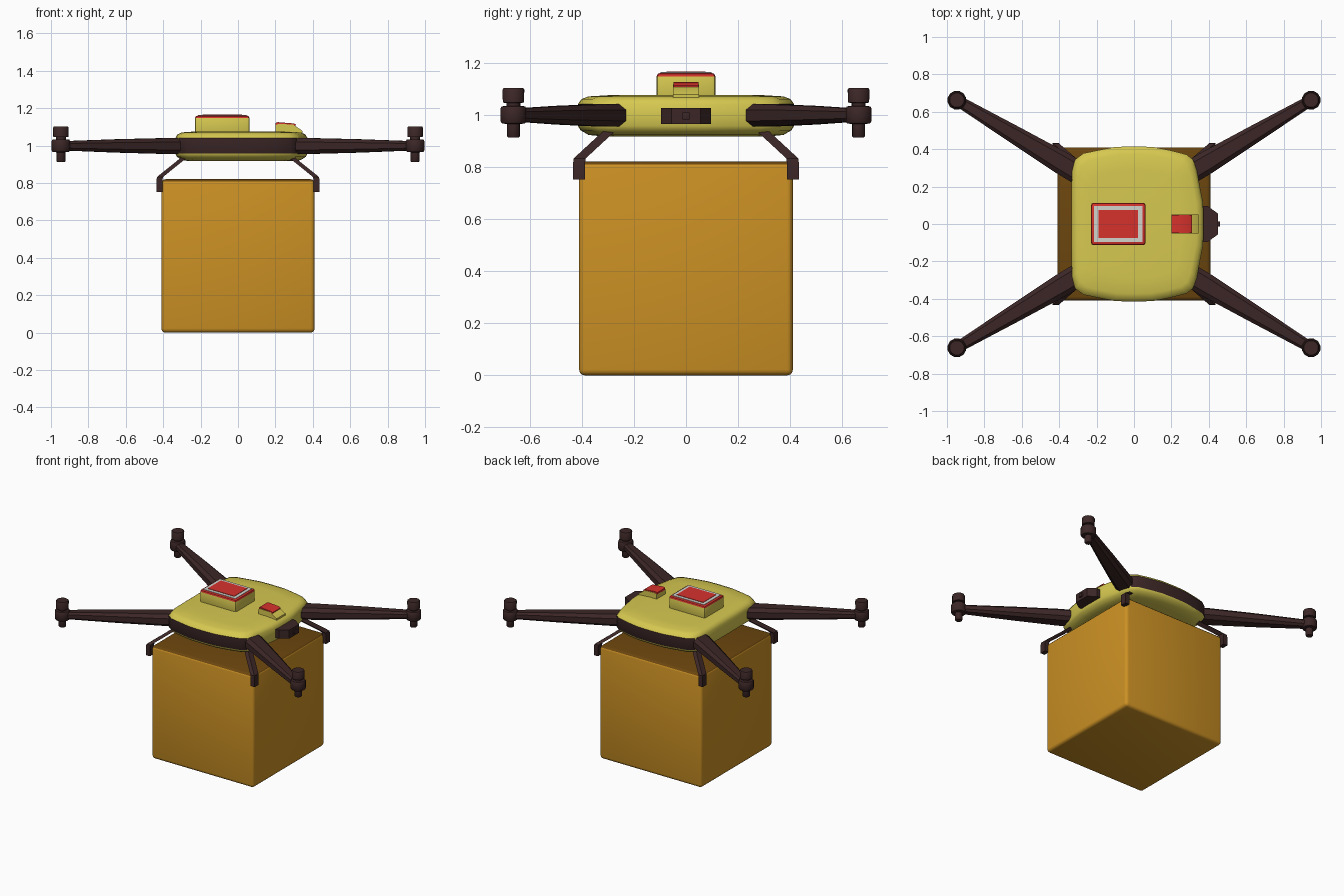
import bpy, bmesh, math
from mathutils import Vector, Matrix

if "Cube" in bpy.data.objects:
    bpy.data.objects.remove(bpy.data.objects["Cube"])


def material(name, rgb):
    m = bpy.data.materials.new(name)
    lin = [((c / 255 + 0.055) / 1.055) ** 2.4 for c in rgb]
    m.diffuse_color = (*lin, 1)
    m.use_nodes = True
    m.node_tree.nodes["Principled BSDF"].inputs["Base Color"].default_value = m.diffuse_color
    return m


YELLOW = material("yellow shell", (214, 200, 80))
DARK = material("dark plastic", (60, 38, 38))
ORANGE = material("orange cardboard", (204, 145, 36))
BROWN = material("brown lid", (108, 70, 14))
RED = material("red panel", (214, 50, 44))
PALE = material("pale trim", (212, 212, 206))


def finish(name, bm, mats, angle=35):
    bmesh.ops.recalc_face_normals(bm, faces=bm.faces)
    me = bpy.data.meshes.new(name)
    bm.to_mesh(me)
    bm.free()
    ob = bpy.data.objects.new(name, me)
    bpy.context.collection.objects.link(ob)
    for m in mats:
        me.materials.append(m)
    bpy.ops.object.select_all(action='DESELECT')
    ob.select_set(True)
    bpy.context.view_layer.objects.active = ob
    bpy.ops.object.shade_smooth_by_angle(angle=math.radians(angle))
    return ob


def loft(name, rings, mats, rule=None, angle=35):
    """Skin equal-length rings of points and cap both ends."""
    bm = bmesh.new()
    vs = [[bm.verts.new(p) for p in r] for r in rings]
    n = len(vs[0])
    for a, b in zip(vs, vs[1:]):
        for i in range(n):
            bm.faces.new((a[i], a[(i + 1) % n], b[(i + 1) % n], b[i]))
    bm.faces.new(vs[0][::-1])
    bm.faces.new(vs[-1])
    bmesh.ops.recalc_face_normals(bm, faces=bm.faces)
    if rule:
        for f in bm.faces:
            f.material_index = rule(f)
    return finish(name, bm, mats, angle)


def block(name, lo, hi, mats, bevel=0.0, rule=None, segments=2):
    lo, hi = Vector(lo), Vector(hi)
    bm = bmesh.new()
    bmesh.ops.create_cube(bm, size=1, matrix=Matrix.Translation((lo + hi) / 2)
                          @ Matrix.Diagonal((*(hi - lo), 1)))
    if bevel:
        bmesh.ops.bevel(bm, geom=bm.edges[:], offset=bevel, segments=segments,
                        affect='EDGES', profile=0.5)
    bm.normal_update()
    if rule:
        for f in bm.faces:
            f.material_index = rule(f)
    return finish(name, bm, mats)


# Parcel with a darker top face
block("parcel", (-0.41, -0.41, 0), (0.41, 0.41, 0.82), [ORANGE, BROWN], 0.022,
      lambda f: int(f.normal.z > 0.5), 3)

# Body shell: rounded plan outline lofted upward, dark band along both sides
half = [(0.372, 0.06), (0.368, 0.12), (0.335, 0.29), (0.315, 0.345), (0.28, 0.372),
        (0.19, 0.395), (0.10, 0.412), (0, 0.415), (-0.10, 0.412), (-0.19, 0.395),
        (-0.27, 0.378), (-0.315, 0.345), (-0.332, 0.28), (-0.335, 0.10)]
outline = half + [(x, -y) for x, y in reversed(half)]
levels = [(0.78, 0.917), (0.90, 0.922), (0.975, 0.94), (1, 0.957), (1, 1.04),
          (0.965, 1.06), (0.90, 1.07), (0.70, 1.075)]
loft("body_shell", [[(x * s, y * s, z) for x, y in outline] for s, z in levels],
     [YELLOW, DARK],
     lambda f: int(0.98 < f.calc_center_median().z < 1.02 and abs(f.normal.y) > 0.6))


# Battery hump with red edge, pale frame and red pad
def panel_rule(f):
    return int(f.normal.z > 0.2 and f.calc_center_median().z > 1.14)


block("top_hump", (-0.23, -0.113, 1.05), (0.062, 0.113, 1.16), [YELLOW, RED], 0.014, panel_rule)
block("hump_trim", (-0.213, -0.097, 1.155), (0.046, 0.097, 1.163), [PALE])
block("hump_pad", (-0.19, -0.075, 1.158), (0.022, 0.075, 1.166), [RED])

# Small sensor pod with a sloping nose and a red cap
pod = [(0.20, 1.05), (0.20, 1.108), (0.215, 1.116), (0.295, 1.112), (0.345, 1.078), (0.345, 1.05)]
loft("sensor_pod", [[(x, y, z) for x, z in pod] for y in (-0.05, 0.05)], [YELLOW])
cap = [(0.20, 1.106), (0.20, 1.120), (0.212, 1.125), (0.300, 1.118), (0.31, 1.112), (0.31, 1.106)]
loft("pod_cap", [[(x, y, z) for x, z in cap] for y in (-0.047, 0.047)], [RED])

# Camera housing and lens at the nose
nose = [(0.34, -0.095), (0.395, -0.095), (0.45, -0.055), (0.45, 0.055), (0.395, 0.095), (0.34, 0.095)]
loft("camera_housing", [[(x, y, z) for x, y in nose] for z in (0.964, 1.026)], [DARK])
block("camera_lens", (0.44, -0.014, 0.981), (0.46, 0.014, 1.009), [DARK], 0.003)


def arm_ring(c, side, w, h0, h1):
    """Eight-sided cross-section around an arm axis."""
    m, q = (h0 + h1) / 2, (h1 - h0) / 2
    pts = [(1, .5), (.6, 1), (-.6, 1), (-1, .5), (-1, -.5), (-.6, -1), (.6, -1), (1, -.5)]
    return [(c.x + side.x * w * a, c.y + side.y * w * a, m + q * b) for a, b in pts]


def strut(name, path, w, sx, sy):
    """Square bar following a path, mirrored by sign."""
    rings = []
    for x, y, z in path:
        rings.append([(sx * (x + a * w), sy * (y + b * w), z)
                      for a, b in ((-.7, -1), (.7, -1), (.7, 1), (-.7, 1))])
    loft(name, rings, [DARK], angle=30)


# Motor profile: (radius, height)
motor = [(0.021, 0.912), (0.025, 0.917), (0.025, 0.964), (0.045, 0.966), (0.051, 0.974),
         (0.051, 1.024), (0.046, 1.032), (0.027, 1.033), (0.027, 1.045), (0.042, 1.046),
         (0.043, 1.096), (0.039, 1.102)]
for sx, end in ((1, "right"), (-1, "left")):
    for sy, face in ((1, "rear"), (-1, "front")):
        tag = face + "_" + end
        tip = Vector((0.947 * sx, 0.662 * sy))
        root = Vector((0.25 * sx, 0.245 * sy))
        d = (tip - root).normalized()
        side = Vector((-d.y, d.x))
        L = (tip - root).length
        # Tapered arm
        steps = [(0, .062, .955, 1.04), (.15, .062, .955, 1.04), (.45, .048, .962, 1.034),
                 (L - .04, .031, .973, 1.024), (L, .029, .975, 1.022)]
        loft("arm_" + tag, [arm_ring(root + d * t, side, w, a, b) for t, w, a, b in steps], [DARK])
        # Motor
        turn = math.atan2(d.y, d.x) + math.pi / 12
        loft("motor_" + tag, [[(tip.x + r * math.cos(turn + i * math.pi / 6),
                                tip.y + r * math.sin(turn + i * math.pi / 6), z)
                               for i in range(12)] for r, z in motor], [DARK], angle=40)
        # Gripper leg holding a parcel corner
        strut("gripper_" + tag, [(0.28, 0.285, 0.945), (0.31, 0.315, 0.918),
                                 (0.417, 0.408, 0.832), (0.42, 0.41, 0.815),
                                 (0.42, 0.41, 0.752)], 0.023, sx, sy)
